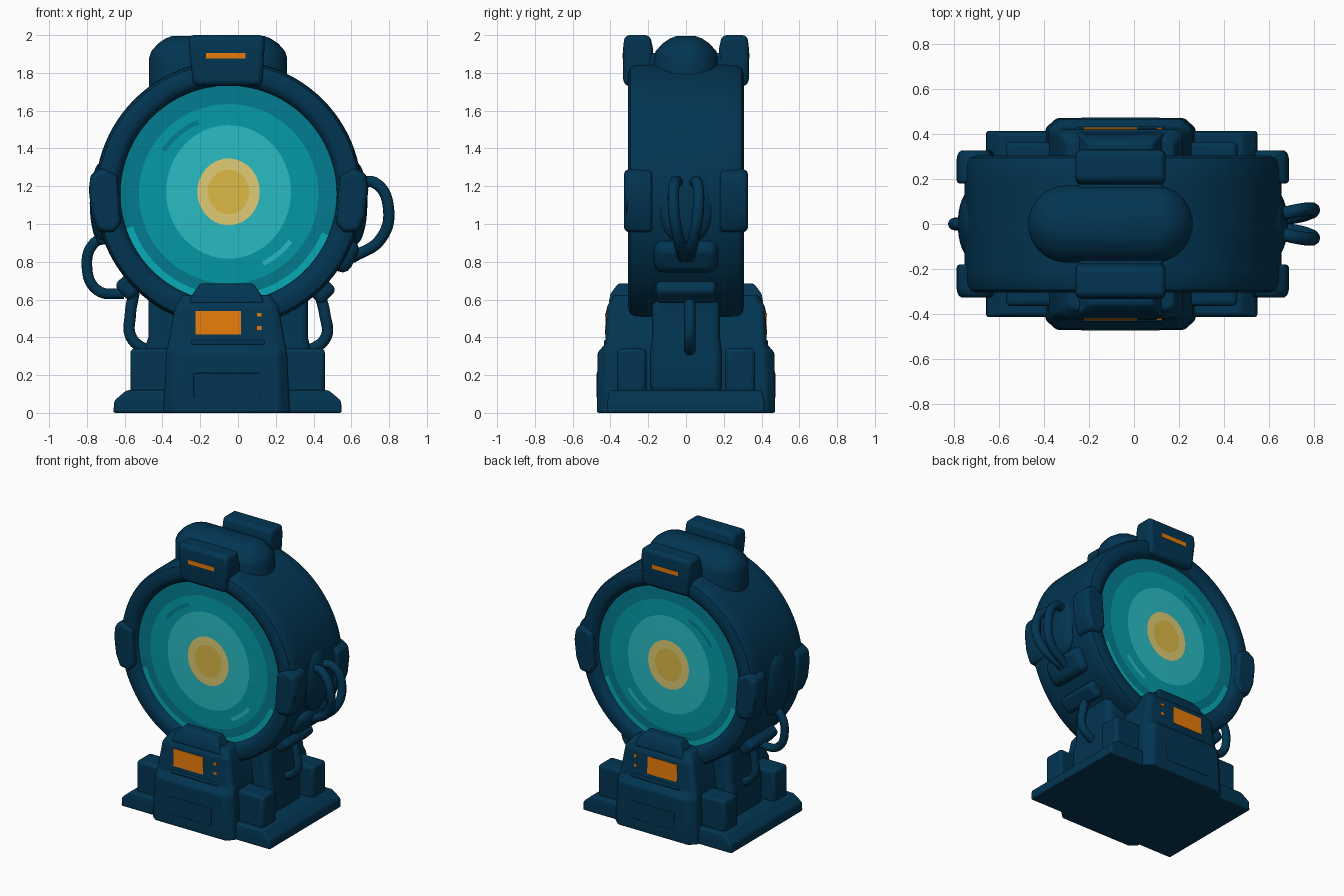
import bpy, bmesh, math
from mathutils import Matrix

if "Cube" in bpy.data.objects:
    bpy.data.objects.remove(bpy.data.objects["Cube"])

CX, CZ = -0.05, 1.16          # centre of the round drum


def mat(name, r, g, b):
    m = bpy.data.materials.new(name)
    m.diffuse_color = [(c / 255) ** 2.2 for c in (r, g, b)] + [1]
    m.use_nodes = True
    m.node_tree.nodes["Principled BSDF"].inputs["Base Color"].default_value = m.diffuse_color
    return m


NAVY = mat("navy", 9, 56, 83)
ORANGE = mat("orange", 232, 124, 18)
DISC = [mat("gold", 219, 184, 72), mat("pale gold", 222, 202, 116), mat("light teal", 46, 186, 194),
        mat("mid teal", 12, 152, 165), mat("dark teal", 10, 123, 142), mat("bright teal", 16, 172, 184)]


def finish(name, bm, mats, bevel=0.0, mirror=False, seg=3):
    bmesh.ops.recalc_face_normals(bm, faces=bm.faces)
    me = bpy.data.meshes.new(name)
    bm.to_mesh(me)
    bm.free()
    ob = bpy.data.objects.new(name, me)
    bpy.context.collection.objects.link(ob)
    for m in mats:
        me.materials.append(m)
    if bevel:
        b = ob.modifiers.new("Bevel", "BEVEL")
        b.width, b.segments, b.limit_method, b.angle_limit = bevel, seg, "ANGLE", math.radians(25)
    if mirror:
        mi = ob.modifiers.new("Mirror", "MIRROR")
        mi.use_axis = (False, True, False)
    bpy.ops.object.select_all(action="DESELECT")
    ob.select_set(True)
    bpy.context.view_layer.objects.active = ob
    bpy.ops.object.shade_smooth_by_angle(angle=math.radians(40))
    return ob


def loft(name, layers, bevel=0.0, mirror=False, mats=(NAVY,)):
    """Join closed outlines of equal length and cap both ends."""
    bm = bmesh.new()
    rows = [[bm.verts.new(p) for p in layer] for layer in layers]
    n = len(rows[0])
    for a, b in zip(rows, rows[1:]):
        for i in range(n):
            bm.faces.new((a[i], a[(i + 1) % n], b[(i + 1) % n], b[i]))
    bm.faces.new(rows[0])
    bm.faces.new(rows[-1])
    return finish(name, bm, mats, bevel, mirror)


def rect(z, x0, x1, y0, y1):
    return [(x0, y0, z), (x1, y0, z), (x1, y1, z), (x0, y1, z)]


def cut_rect(z, x0, x1, y0, y1, cx=0.05, cy=0.045):
    """Rectangle with its two front corners cut off."""
    return [(x0 + cx, y0, z), (x1 - cx, y0, z), (x1, y0 + cy, z), (x1, y1, z), (x0, y1, z), (x0, y0 + cy, z)]


def box(name, x0, x1, y0, y1, z0, z1, bevel=0.02, mirror=True, mats=(NAVY,)):
    return loft(name, [rect(z0, x0, x1, y0, y1), rect(z1, x0, x1, y0, y1)], bevel, mirror, mats)


def lug(name, angle, tang, y, r0, r1, bevel=0.03):
    """Rounded block sitting on the drum rim at an angle in degrees."""
    bm = bmesh.new()
    bmesh.ops.create_cube(bm, size=1)
    a = math.radians(angle)
    c = (r0 + r1) / 2
    m = (Matrix.Translation((CX + c * math.cos(a), 0, CZ + c * math.sin(a)))
         @ Matrix.Rotation(-a, 4, "Y") @ Matrix.Diagonal((r1 - r0, 2 * y, 2 * tang, 1)))
    bmesh.ops.transform(bm, matrix=m, verts=bm.verts)
    finish(name, bm, [NAVY], bevel)


def cable(name, pts, r=0.03):
    cu = bpy.data.curves.new(name, "CURVE")
    cu.dimensions = "3D"
    cu.bevel_depth, cu.bevel_resolution, cu.resolution_u = r, 4, 10
    sp = cu.splines.new("BEZIER")
    sp.bezier_points.add(len(pts) - 1)
    for bp, p in zip(sp.bezier_points, pts):
        bp.co = p
        bp.handle_left_type = bp.handle_right_type = "AUTO"
    cu.materials.append(NAVY)
    bpy.context.collection.objects.link(bpy.data.objects.new(name, cu))


# Drum: lathed ring around the y axis
half = [(0.57, -0.24), (0.575, -0.275), (0.60, -0.3), (0.62, -0.306), (0.66, -0.306),
        (0.69, -0.295), (0.703, -0.27), (0.706, -0.2)]
profile = half + [(r, -y) for r, y in reversed(half)]
bm = bmesh.new()
N = 96
rows = []
for i in range(N):
    a = 2 * math.pi * i / N
    rows.append([bm.verts.new((CX + r * math.cos(a), y, CZ + r * math.sin(a))) for r, y in profile])
for i in range(N):
    p, q = rows[i], rows[(i + 1) % N]
    for j in range(len(profile)):
        k = (j + 1) % len(profile)
        bm.faces.new((p[j], p[k], q[k], q[j]))
finish("drum_ring", bm, [NAVY])

# Glowing disc: polar grid coloured by radius, with a few arcs picked by angle
radii = [0.11, 0.165, 0.33, 0.40, 0.425, 0.475, 0.535, 0.576]
ring_mat = [0, 1, 2, 3, 3, 3, 4, 4]
bm = bmesh.new()
rows = []
for r in radii:
    s, up = (1.07, 0.01) if r < 0.4 else (1, 0)
    y = -0.275 + 0.012 * (r / 0.575) ** 2
    rows.append([bm.verts.new((CX + r * math.cos(2 * math.pi * i / N), y,
                               CZ + up + r * s * math.sin(2 * math.pi * i / N))) for i in range(N)])
bm.faces.new(rows[0])
for k in range(1, len(radii)):
    for i in range(N):
        j = (i + 1) % N
        f = bm.faces.new((rows[k - 1][i], rows[k - 1][j], rows[k][j], rows[k][i]))
        deg = (i + 0.5) * 360 / N
        f.material_index = ring_mat[k]
        if k == 4 and 112 < deg < 145:
            f.material_index = 4
        if k == 4 and 295 < deg < 322:
            f.material_index = 2
        if k == 7 and 198 < deg < 338:
            f.material_index = 5
finish("glowing_disc", bm, DISC, mirror=True)


# Rounded housing on top of the drum
def stadium(z, r, x0=-0.30, x1=0.09):
    pts = []
    for end, start in ((x1, -0.5), (x0, 0.5)):
        for i in range(12):
            a = math.pi * (start + i / 11)
            pts.append((end + r * math.cos(a), r * math.sin(a), z))
    return pts


loft("top_housing", [stadium(1.68, 0.172), stadium(1.88, 0.172), stadium(1.915, 0.16),
                     stadium(1.955, 0.125), stadium(1.982, 0.085), stadium(1.995, 0.05)])
box("clamp_bridge", -0.25, 0.13, -0.22, 0.22, 1.75, 1.905, 0.02, False)

# Top clamps, front and back, with orange slits
loft("top_clamp", [rect(1.73, -0.235, 0.125, -0.325, -0.2), rect(1.77, -0.24, 0.13, -0.333, -0.18),
                   rect(1.93, -0.26, 0.14, -0.333, -0.175), rect(2.0, -0.26, 0.14, -0.325, -0.19)], 0.025, True)
box("clamp_slit", -0.17, 0.04, -0.335, -0.328, 1.875, 1.905, 0, True, [ORANGE])

# Side clamps and rounded side housings
clamp = [(-0.62, 1.0), (-0.66, 0.95), (-0.74, 0.96), (-0.775, 1.05), (-0.79, 1.18),
         (-0.78, 1.26), (-0.72, 1.30), (-0.64, 1.26)]
for side, name in ((1, "left"), (-1, "right")):
    layers = []
    for y, s in ((-0.328, 0.9), (-0.30, 1), (-0.18, 1)):
        layers.append([(CX + side * (-0.66 + (x + 0.66) * s - CX), y, 1.12 + (z - 1.12) * s) for x, z in clamp])
    loft(name + "_clamp", layers, 0.02, True)
    bm = bmesh.new()
    bmesh.ops.create_uvsphere(bm, u_segments=32, v_segments=16, radius=1)
    m = Matrix.Translation((CX - side * 0.67, 0, 1.11)) @ Matrix.Diagonal((0.065, 0.155, 0.22, 1))
    bmesh.ops.transform(bm, matrix=m, verts=bm.verts)
    finish(name + "_side_housing", bm, [NAVY])

# Rim lugs holding the cables
lug("right_cable_lug", -28, 0.09, 0.17, 0.6, 0.755, 0.05)
lug("right_low_lug", -46, 0.06, 0.16, 0.6, 0.765)
lug("left_low_lug", 223, 0.06, 0.16, 0.6, 0.775)
lug("left_cable_lug", 199, 0.04, 0.07, 0.6, 0.74)

# Cables
for s in (-1, 1):
    cable("right_loop_cable", [(0.64, s * 0.04, 1.22), (0.73, s * 0.06, 1.215), (0.797, s * 0.065, 1.08),
                               (0.755, s * 0.04, 0.92), (0.60, s * 0.015, 0.82)])
cable("left_loop_cable", [(-0.68, 0, 0.93), (-0.76, 0, 0.90), (-0.80, 0, 0.78),
                          (-0.745, 0, 0.65), (-0.60, 0, 0.63)], 0.028)
cable("left_low_cable", [(-0.55, 0.02, 0.64), (-0.57, 0.02, 0.52), (-0.565, 0.02, 0.40), (-0.45, 0.02, 0.31)])
cable("right_low_cable", [(0.43, 0.02, 0.64), (0.46, 0.02, 0.52), (0.465, 0.02, 0.40), (0.34, 0.02, 0.31)])

# Base plate, column and corner blocks
loft("base_plate", [rect(0, -0.66, 0.55, -0.415, 0.415), rect(0.065, -0.655, 0.545, -0.415, 0.415),
                    rect(0.12, -0.59, 0.48, -0.405, 0.405)], 0.012)
loft("support_column", [rect(0.1, -0.50, 0.39, -0.19, 0.19), rect(0.32, -0.50, 0.39, -0.19, 0.19),
                        rect(0.40, -0.475, 0.37, -0.18, 0.18), rect(0.64, -0.475, 0.37, -0.18, 0.18)], 0.04)
box("left_corner_block", -0.57, -0.34, -0.365, -0.21, 0.1, 0.34, 0.022)
box("right_corner_block", 0.22, 0.46, -0.365, -0.21, 0.1, 0.34, 0.022)

# Consoles, front and back
loft("console", [cut_rect(0, -0.395, 0.275, -0.472, -0.1), cut_rect(0.10, -0.39, 0.27, -0.472, -0.1),
                 cut_rect(0.32, -0.38, 0.26, -0.468, -0.1), cut_rect(0.365, -0.37, 0.25, -0.428, -0.1, 0.04, 0.02),
                 cut_rect(0.56, -0.335, 0.215, -0.42, -0.1, 0.03, 0.02),
                 cut_rect(0.625, -0.295, 0.175, -0.38, -0.1, 0.03, 0.02)], 0.012, True)
loft("console_cap", [rect(0.58, -0.26, 0.14, -0.41, -0.28), rect(0.63, -0.24, 0.12, -0.40, -0.28),
                     rect(0.685, -0.20, 0.08, -0.36, -0.29)], 0.012, True)
loft("console_screen", [rect(0.415, -0.225, 0.015, -0.429, -0.42), rect(0.54, -0.225, 0.015, -0.424, -0.415)],
     0, True, [ORANGE])
box("console_ledge", -0.25, 0.14, -0.435, -0.40, 0.36, 0.385, 0.008)
box("console_lower_panel", -0.235, 0.115, -0.475, -0.46, 0.08, 0.21, 0.005)
for z in (0.45, 0.52):
    box("console_light", 0.10, 0.124, -0.428, -0.42, z - 0.01, z + 0.01, 0, True, [ORANGE])
